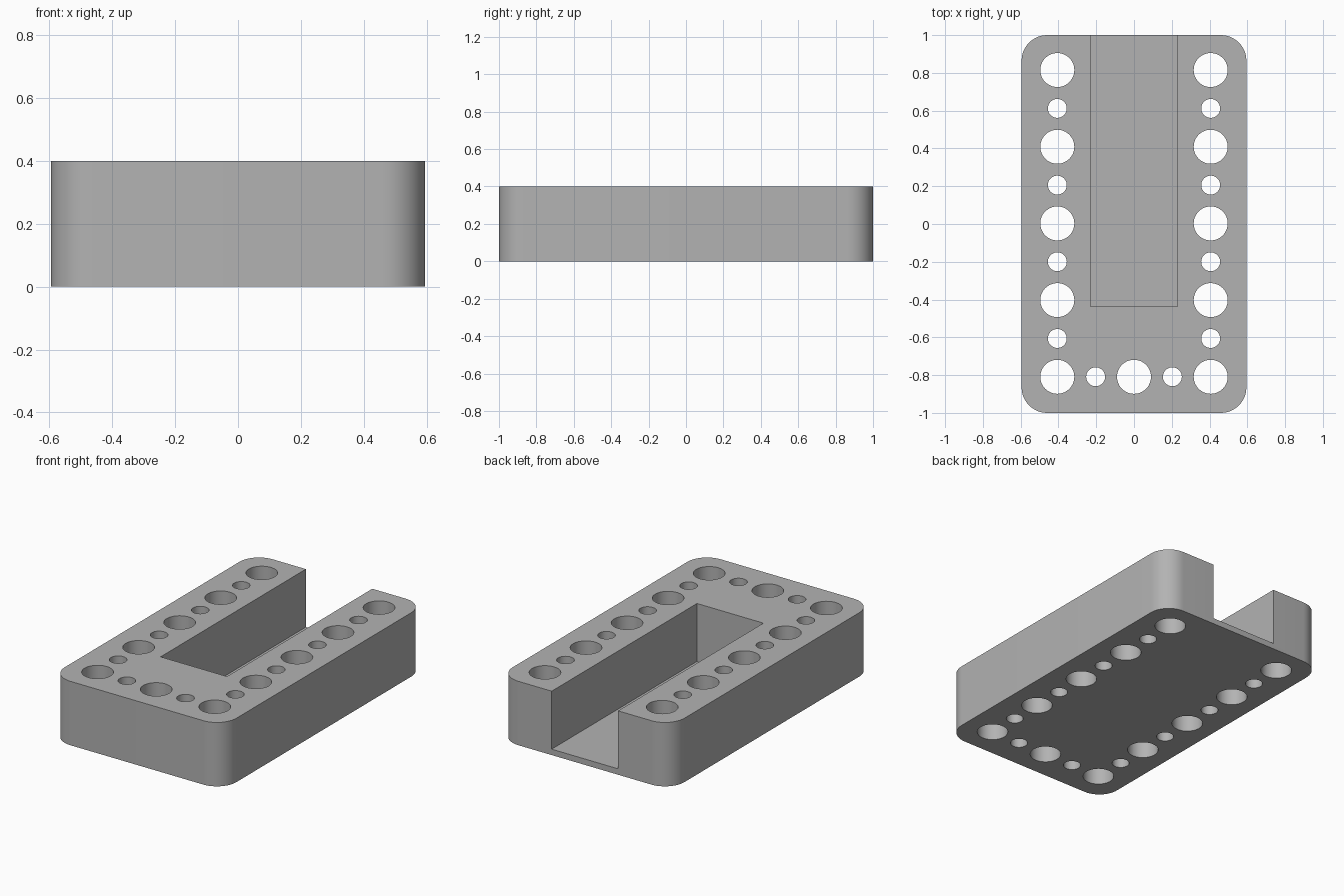
import bpy
import bmesh
from math import radians
from mathutils import Matrix

cube = bpy.data.objects.get("Cube")
if cube:
    bpy.data.objects.remove(cube, do_unlink=True)

WIDTH, LENGTH, HEIGHT = 1.19, 2.0, 0.4
CORNER = 0.135
PITCH = 0.203
BIG, SMALL = 0.09, 0.05

grey = bpy.data.materials.new("plain grey")
grey.use_nodes = True
colour = (0.45, 0.45, 0.45, 1)
grey.diffuse_color = colour
grey.node_tree.nodes["Principled BSDF"].inputs["Base Color"].default_value = colour


def make_object(name, bm):
    mesh = bpy.data.meshes.new(name)
    bm.to_mesh(mesh)
    bm.free()
    mesh.materials.append(grey)
    obj = bpy.data.objects.new(name, mesh)
    bpy.context.collection.objects.link(obj)
    return obj


def add_box(bm, low, high):
    size = [b - a for a, b in zip(low, high)]
    centre = [(a + b) / 2 for a, b in zip(low, high)]
    matrix = Matrix.Translation(centre) @ Matrix.Diagonal((*size, 1))
    return bmesh.ops.create_cube(bm, size=1, matrix=matrix)["verts"]


def add_hole(bm, x, y, radius):
    bmesh.ops.create_cone(bm, cap_ends=True, segments=48, radius1=radius, radius2=radius,
                          depth=HEIGHT * 2, matrix=Matrix.Translation((x, y, HEIGHT / 2)))


# Block with rounded upright corners
bm = bmesh.new()
add_box(bm, (-WIDTH / 2, -LENGTH / 2, 0), (WIDTH / 2, LENGTH / 2, HEIGHT))
upright = [e for e in bm.edges if abs(e.verts[0].co.z - e.verts[1].co.z) > HEIGHT / 2]
bmesh.ops.bevel(bm, geom=upright, offset=CORNER, segments=12, profile=0.5, affect='EDGES')
block = make_object("slotted_block", bm)

# Cutter: open-backed slot and the U-shaped run of alternating holes
bm = bmesh.new()
add_box(bm, (-0.23, -0.437, 0.037), (0.23, 1.2, 0.6))
for i in range(-4, 5):
    for side in (-2, 2):
        add_hole(bm, side * PITCH, i * PITCH + 0.003, SMALL if i % 2 else BIG)
for i in (-1, 0, 1):
    add_hole(bm, i * PITCH, -4 * PITCH + 0.003, SMALL if i else BIG)
cutter = make_object("slot_and_hole_cutter", bm)
cutter.hide_render = True

cut = block.modifiers.new("slot and holes", 'BOOLEAN')
cut.operation = 'DIFFERENCE'
cut.solver = 'EXACT'
cut.object = cutter

bpy.ops.object.select_all(action='DESELECT')
block.select_set(True)
bpy.context.view_layer.objects.active = block
bpy.ops.object.modifier_apply(modifier=cut.name)
bpy.data.objects.remove(cutter, do_unlink=True)
bpy.ops.object.shade_smooth_by_angle(angle=radians(30))
